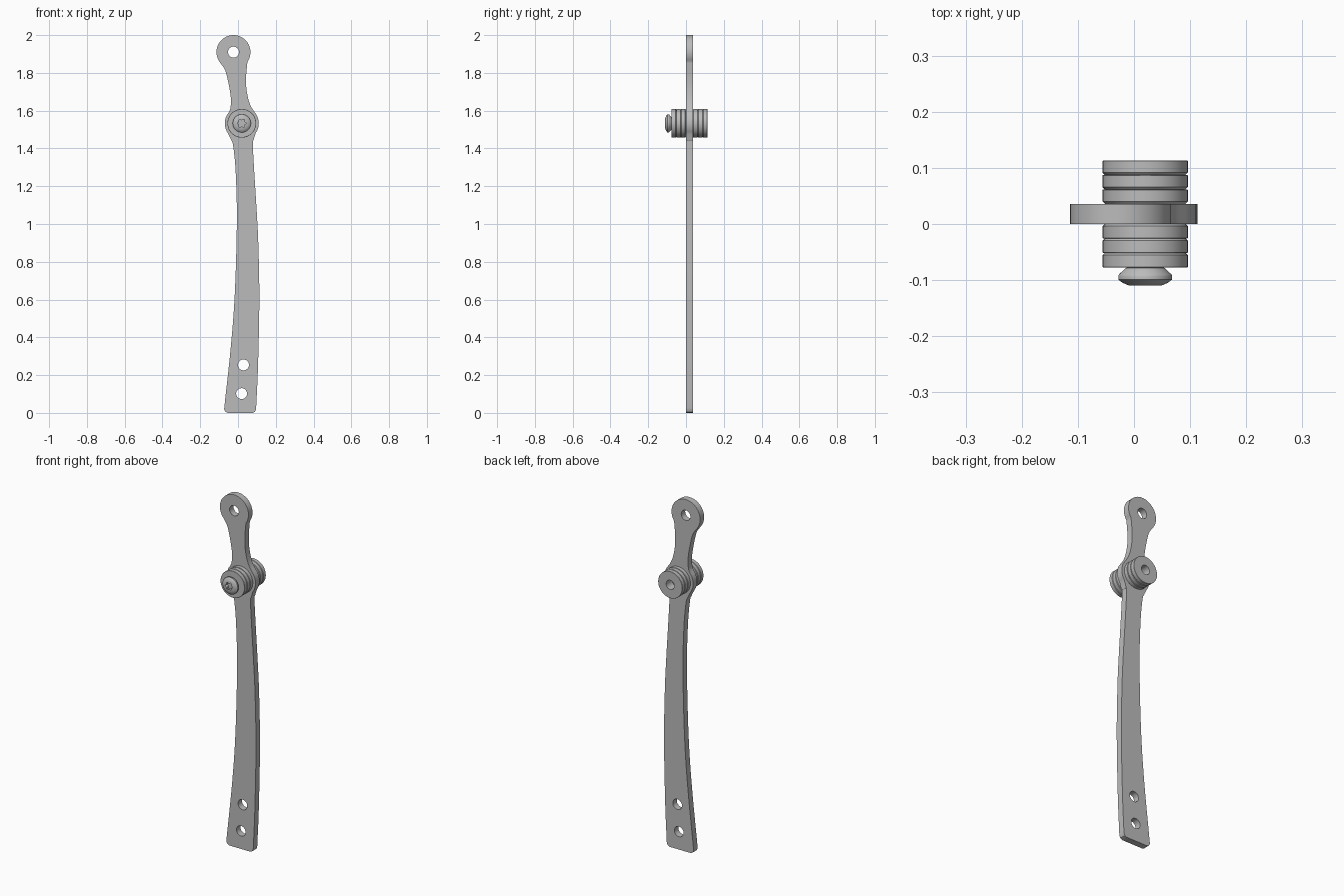
import bpy, bmesh
from math import sin, cos, pi, radians
from mathutils import Matrix, Vector

cube = bpy.data.objects.get("Cube")
if cube:
    bpy.data.objects.remove(cube)

steel = bpy.data.materials.new("grey_steel")
steel.use_nodes = True
GREY = (0.5, 0.5, 0.5, 1)
steel.diffuse_color = GREY
steel.node_tree.nodes["Principled BSDF"].inputs["Base Color"].default_value = GREY

PIVOT = (0.02, 1.533)
EYE = (-0.024, 1.91)
BORE = 0.026


def arc(centre, r, start, end, n):
    angles = [radians(start + (end - start) * i / n) for i in range(n + 1)]
    return [(centre[0] + r * cos(a), centre[1] + r * sin(a)) for a in angles]


def smooth_path(points, steps=5):
    """Catmull-Rom interpolation through the points."""
    p = [Vector(q) for q in points]
    p = [p[0] * 2 - p[1]] + p + [p[-1] * 2 - p[-2]]
    out = []
    for a, b, c, d in zip(p, p[1:], p[2:], p[3:]):
        for i in range(steps):
            t = i / steps
            out.append(tuple(0.5 * (2 * b + (c - a) * t + (2 * a - 5 * b + 4 * c - d) * t**2
                                    + (3 * b - a - 3 * c + d) * t**3)))
    return out + [points[-1]]


def finish(obj):
    bpy.ops.object.select_all(action='DESELECT')
    obj.select_set(True)
    bpy.context.view_layer.objects.active = obj
    bpy.ops.object.shade_smooth_by_angle(angle=radians(30))


def lathe(name, profile, seg=48):
    """Closed (radius, y) profile spun about the pivot; a third value makes lobes."""
    bm = bmesh.new()
    rings = []
    for r, y, *lobe in profile:
        ring = []
        for i in range(seg):
            a = 2 * pi * i / seg
            rad = r + (lobe[0] * cos(6 * a) if lobe else 0)
            ring.append(bm.verts.new((PIVOT[0] + rad * cos(a), y, PIVOT[1] + rad * sin(a))))
        rings.append(ring)
    return bm, rings


def spin(name, profile, closed=True, seg=48):
    bm, rings = lathe(name, profile, seg)
    pairs = list(zip(rings, rings[1:]))
    if closed:
        pairs.append((rings[-1], rings[0]))
    else:
        bm.faces.new(rings[0])
        bm.faces.new(rings[-1])
    for a, b in pairs:
        for i in range(seg):
            j = (i + 1) % seg
            bm.faces.new((a[i], a[j], b[j], b[i]))
    bmesh.ops.recalc_face_normals(bm, faces=bm.faces)
    mesh = bpy.data.meshes.new(name)
    bm.to_mesh(mesh)
    bm.free()
    obj = bpy.data.objects.new(name, mesh)
    bpy.context.collection.objects.link(obj)
    mesh.materials.append(steel)
    finish(obj)


# Lever plate outline, anticlockwise from the right of the upper eye
eye_arc = arc(EYE, 0.09, -35, 218, 32)
left_arc = arc(PIVOT, 0.09, 140, 215, 10)
right_arc = arc(PIVOT, 0.09, -35, 40, 10)
left_neck = smooth_path([eye_arc[-1], (-0.071, 1.82), (-0.058, 1.78), (-0.042, 1.70),
                         (-0.037, 1.65), (-0.041, 1.61), left_arc[0]])
left_edge = smooth_path([left_arc[-1], (-0.036, 1.445), (-0.025, 1.41), (-0.012, 1.27),
                         (-0.006, 1.02), (-0.016, 0.65), (-0.037, 0.36), (-0.073, 0.025)])
foot = [(-0.073, 0.018), (-0.067, 0.006), (-0.055, 0), (0.078, 0), (0.09, 0.006), (0.095, 0.018)]
right_edge = smooth_path([(0.096, 0.025), (0.106, 0.25), (0.113, 0.6), (0.108, 0.88),
                          (0.1, 1.05), (0.079, 1.40), (0.083, 1.445), right_arc[0]])
right_neck = smooth_path([right_arc[-1], (0.07, 1.62), (0.055, 1.66), (0.044, 1.72),
                          (0.043, 1.78), (0.047, 1.83), eye_arc[0]])
outline = (eye_arc + left_neck[1:] + left_arc[1:] + left_edge[1:] + foot
           + right_edge + right_arc[1:] + right_neck[1:-1])
holes = [arc(c, r, 0, 345, 23) for c, r in
         ((EYE, 0.029), (PIVOT, BORE), ((0.029, 0.254), 0.029), ((0.019, 0.102), 0.029))]

# Filled flat curve with holes, given thickness and stood upright
curve = bpy.data.curves.new("lever_plate", 'CURVE')
curve.dimensions = '2D'
curve.fill_mode = 'BOTH'
curve.extrude = 0.018
for loop in [outline] + holes:
    spline = curve.splines.new('POLY')
    spline.points.add(len(loop) - 1)
    for pt, (x, z) in zip(spline.points, loop):
        pt.co = (x, z, 0, 1)
    spline.use_cyclic_u = True
plate = bpy.data.objects.new("lever_plate", curve)
bpy.context.collection.objects.link(plate)
bpy.ops.object.select_all(action='DESELECT')
plate.select_set(True)
bpy.context.view_layer.objects.active = plate
bpy.ops.object.convert(target='MESH')
plate = bpy.context.view_layer.objects.active
bm = bmesh.new()
bm.from_mesh(plate.data)
bmesh.ops.remove_doubles(bm, verts=bm.verts, dist=0.0002)
bmesh.ops.transform(bm, matrix=Matrix.Translation((0, 0.018, 0)) @ Matrix.Rotation(pi / 2, 4, 'X'),
                    verts=bm.verts)
bmesh.ops.recalc_face_normals(bm, faces=bm.faces)
bm.to_mesh(plate.data)
bm.free()
plate.data.materials.clear()
plate.data.materials.append(steel)
finish(plate)

# Stacked washers on both sides of the plate, chamfered on the inner side
R, C, T = 0.076, 0.004, 0.0258
for side, start, sign in (("front", 0, -1), ("back", 0.036, 1)):
    for i in range(3):
        a = start + sign * i * T
        b = a + sign * T
        spin(f"{side}_washer_{i + 1}",
             [(BORE, a), (R - C, a), (R, a + sign * C), (R, b - sign * 0.001),
              (R - 0.001, b), (BORE, b)])

# Pivot bolt: shank, flared domed head and six-lobed socket
spin("pivot_bolt",
     [(BORE, 0.06), (BORE, -0.077), (0.034, -0.078), (0.047, -0.09), (0.048, -0.093),
      (0.048, -0.099), (0.04, -0.105), (0.028, -0.11),
      (0.02, -0.11, 0.004), (0.02, -0.092, 0.004)], closed=False)
